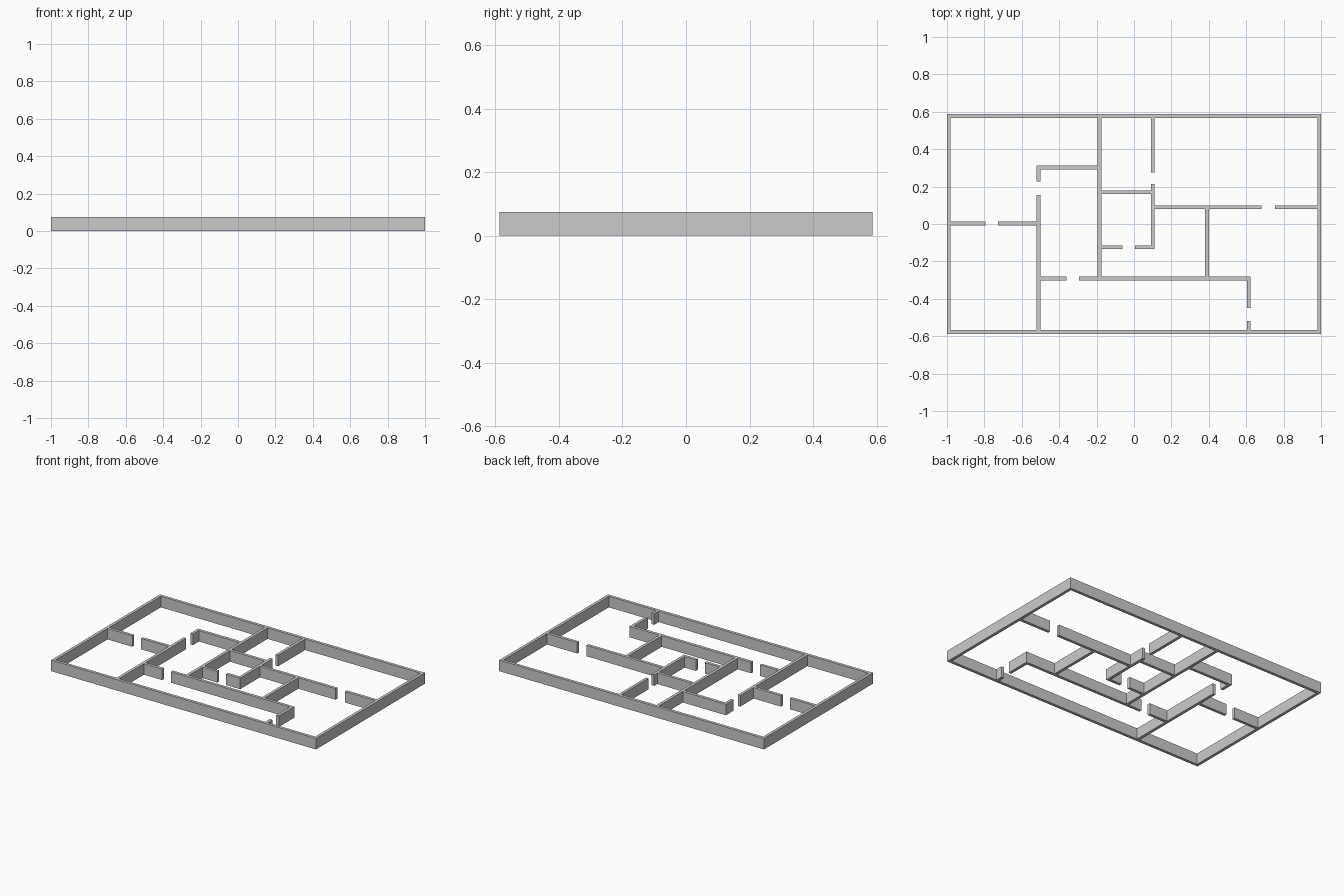
import bpy, bmesh

if "Cube" in bpy.data.objects:
    bpy.data.objects.remove(bpy.data.objects["Cube"])

H, T = 0.075, 0.02          # wall height and thickness
X, Y = 1.0, 0.587           # outer half sizes
h = T / 2
XL, XH, YL, YH = -X + h, X - h, -Y + h, Y - h

# Outer walls
rects = [(-X, X, -Y, -Y + T), (-X, X, Y - T, Y),
         (-X, -X + T, -Y, Y), (X - T, X, -Y, Y)]

# Inner walls along x: (y, x start, x end); gaps are doorways
A, B, C, D, E = -0.51, -0.184, 0.1, 0.39, 0.613
for y, a, b in [(0.302, A - h, B),
                (0.003, XL, -0.793), (0.003, -0.727, A),
                (0.170, B, C),
                (0.089, C, 0.681), (0.089, 0.753, XH),
                (-0.124, B, -0.062), (-0.124, 0.005, C + h),
                (-0.291, A, -0.362), (-0.291, -0.295, E + h)]:
    rects.append((a, b, y - h, y + h))

# Inner walls along y: (x, y start, y end)
for x, a, b in [(A, 0.228, 0.302 + h), (A, YL, 0.155),
                (B, -0.291 - h, YH),
                (C, 0.276, YH), (C, -0.124 - h, 0.214),
                (D, -0.291, 0.089),
                (E, -0.450, -0.291 + h), (E, YL, -0.518)]:
    rects.append((x - h, x + h, a, b))

# Merge all wall footprints into one clean plan on a shared grid
xs = sorted({round(v, 4) for r in rects for v in r[:2]})
ys = sorted({round(v, 4) for r in rects for v in r[2:]})
bm = bmesh.new()
grid = {}


def vert(i, j):
    if (i, j) not in grid:
        grid[i, j] = bm.verts.new((xs[i], ys[j], 0))
    return grid[i, j]


for i in range(len(xs) - 1):
    for j in range(len(ys) - 1):
        cx, cy = (xs[i] + xs[i + 1]) / 2, (ys[j] + ys[j + 1]) / 2
        if any(a < cx < b and c < cy < d for a, b, c, d in rects):
            bm.faces.new([vert(i, j), vert(i + 1, j),
                          vert(i + 1, j + 1), vert(i, j + 1)])

# Raise the plan into solid walls
ext = bmesh.ops.extrude_face_region(bm, geom=bm.faces[:], use_keep_orig=True)
bmesh.ops.translate(bm, vec=(0, 0, H),
                    verts=[g for g in ext["geom"] if isinstance(g, bmesh.types.BMVert)])
bmesh.ops.recalc_face_normals(bm, faces=bm.faces[:])

mesh = bpy.data.meshes.new("floor_plan_walls")
bm.to_mesh(mesh)
bm.free()
walls = bpy.data.objects.new("floor_plan_walls", mesh)
bpy.context.collection.objects.link(walls)
